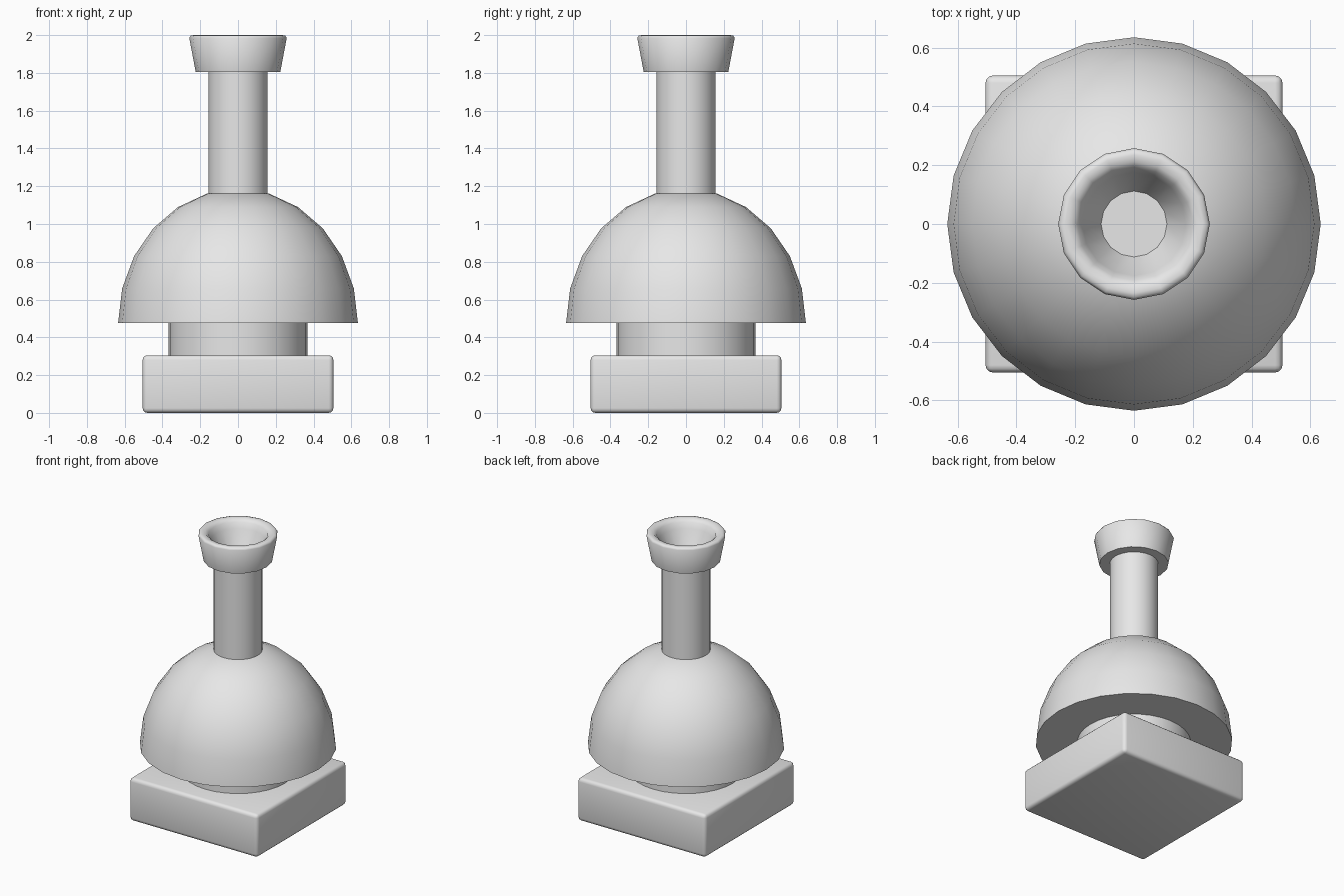
import bpy
import bmesh
from math import sin, cos, pi, radians

default = bpy.data.objects.get("Cube")
if default:
    bpy.data.objects.remove(default, do_unlink=True)

# Single material
grey = bpy.data.materials.new("light grey")
grey.use_nodes = True
grey.diffuse_color = (0.8, 0.8, 0.8, 1)
grey.node_tree.nodes["Principled BSDF"].inputs["Base Color"].default_value = (0.8, 0.8, 0.8, 1)


def finish(name, bm, angle):
    """Turn a bmesh into a smooth shaded object with sharp creases."""
    bmesh.ops.recalc_face_normals(bm, faces=bm.faces)
    mesh = bpy.data.meshes.new(name)
    bm.to_mesh(mesh)
    bm.free()
    mesh.materials.append(grey)
    obj = bpy.data.objects.new(name, mesh)
    bpy.context.collection.objects.link(obj)
    bpy.ops.object.select_all(action='DESELECT')
    obj.select_set(True)
    bpy.context.view_layer.objects.active = obj
    bpy.ops.object.shade_smooth_by_angle(angle=radians(angle))
    return obj


def turned(name, profile, sides, angle=35):
    """Revolve a (radius, height) profile about z and cap both ends."""
    bm = bmesh.new()
    rings = [[bm.verts.new((r * cos(2 * pi * i / sides), r * sin(2 * pi * i / sides), z))
              for i in range(sides)] for r, z in profile]
    for low, high in zip(rings, rings[1:]):
        for i in range(sides):
            j = (i + 1) % sides
            bm.faces.new((low[i], low[j], high[j], high[i]))
    bm.faces.new(rings[0])
    bm.faces.new(rings[-1])
    return finish(name, bm, angle)


# Square plinth with softened edges
bm = bmesh.new()
bmesh.ops.create_cube(bm, size=1)
for v in bm.verts:
    v.co.x *= 1.01
    v.co.y *= 1.01
    v.co.z = (v.co.z + 0.5) * 0.305
bmesh.ops.bevel(bm, geom=bm.edges[:], offset=0.025, segments=3, profile=0.5, affect='EDGES')
finish("plinth", bm, 50)

# Round collar between plinth and dome
turned("collar", [(0.367, 0.29), (0.367, 0.48)], 32)

# Solid dome, slightly taller than a hemisphere
dome = [(0.635 * cos(radians(a)), 0.475 + 0.71 * sin(radians(a))) for a in range(0, 76, 15)]
turned("dome", dome, 24)

# Straight stem
turned("stem", [(0.157, 1.14), (0.157, 1.815)], 32)

# Flared cup with rounded lip and a sunken floor
cup = [(0.224, 1.805), (0.258, 1.985), (0.25, 1.997), (0.235, 2.0), (0.212, 1.997),
       (0.192, 1.98), (0.176, 1.94), (0.112, 1.82)]
turned("cup", cup, 16, 62)
